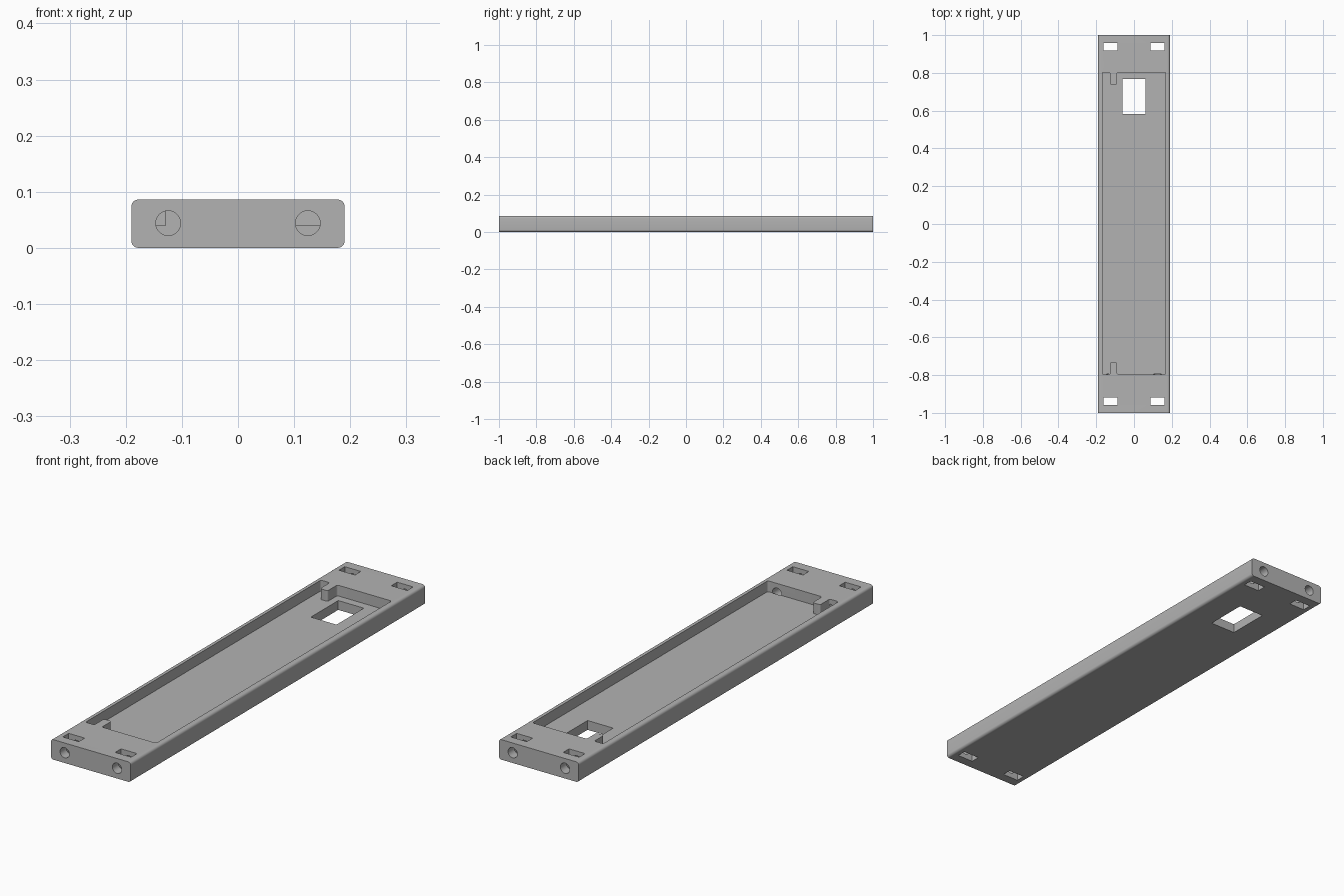
import bpy, bmesh
from math import pi
from mathutils import Matrix, Vector

if "Cube" in bpy.data.objects:
    bpy.data.objects.remove(bpy.data.objects["Cube"])

HALF_W, HALF_L, HEIGHT = 0.19, 1.0, 0.086
FLOOR = 0.04            # pocket floor height
HOLE_X = 0.1245         # screw hole and slot centre offset

grey = bpy.data.materials.new("satin grey")
grey.use_nodes = True
colour = (0.45, 0.45, 0.45, 1)
grey.diffuse_color = colour
grey.node_tree.nodes["Principled BSDF"].inputs["Base Color"].default_value = colour


def finish(name, bm):
    bmesh.ops.recalc_face_normals(bm, faces=bm.faces[:])
    mesh = bpy.data.meshes.new(name)
    bm.to_mesh(mesh)
    bm.free()
    mesh.materials.append(grey)
    obj = bpy.data.objects.new(name, mesh)
    bpy.context.collection.objects.link(obj)
    return obj


def block(name, x, y, z, round_axis=None, radius=0.0):
    """Box between (min, max) pairs, rounding the edges along one axis."""
    bm = bmesh.new()
    bmesh.ops.create_cube(bm, size=1)
    for v in bm.verts:
        v.co = Vector(r[1] if c > 0 else r[0] for c, r in zip(v.co, (x, y, z)))
    if radius:
        round_edges(bm, round_axis, radius)
    return finish(name, bm)


def round_edges(bm, axis, radius):
    edges = [e for e in bm.edges
             if abs((e.verts[0].co - e.verts[1].co).normalized()[axis]) > 0.99]
    bmesh.ops.bevel(bm, geom=edges, offset=radius, segments=6, profile=0.5,
                    affect='EDGES')


def bore(name, x, y0, y1):
    bm = bmesh.new()
    bmesh.ops.create_cone(bm, cap_ends=True, segments=40, radius1=0.022,
                          radius2=0.022, depth=y1 - y0)
    turn = Matrix.Translation((x, (y0 + y1) / 2, 0.044)) @ Matrix.Rotation(pi / 2, 4, 'X')
    bmesh.ops.transform(bm, matrix=turn, verts=bm.verts[:])
    return finish(name, bm)


def pocket():
    """Rectangular recess with a tab left standing at each end."""
    w, front, back = 0.168, -0.796, 0.803
    tab_l, tab_r, tab_front, tab_back = -0.126, -0.09, -0.731, 0.737
    outline = [(-w, front), (tab_l, front), (tab_l, tab_front), (tab_r, tab_front),
               (tab_r, front), (w, front), (w, back), (tab_r, back),
               (tab_r, tab_back), (tab_l, tab_back), (tab_l, back), (-w, back)]
    bm = bmesh.new()
    face = bm.faces.new([bm.verts.new((x, y, FLOOR)) for x, y in outline])
    ext = bmesh.ops.extrude_face_region(bm, geom=[face])
    for v in ext["geom"]:
        if isinstance(v, bmesh.types.BMVert):
            v.co.z = HEIGHT + 0.05
    round_edges(bm, 2, 0.008)
    return finish("pocket_cutter", bm)


# Main bar with rounded long edges
body = block("mounting_bar", (-HALF_W, HALF_W), (-HALF_L, HALF_L), (0, HEIGHT), 1, 0.012)

# Recess, cable window, strap slots and end screw holes
through = (-0.05, HEIGHT + 0.05)
cutters = [pocket(), block("window_cutter", (-0.061, 0.061), (0.582, 0.768), through)]
for side in (-1, 1):
    cx = side * HOLE_X
    for end in (-1, 1):
        cy = end * 0.938
        cutters.append(block("slot_cutter", (cx - 0.038, cx + 0.038),
                             (cy - 0.02, cy + 0.02), through))
    cutters.append(bore("front_hole_cutter", cx, -1.05, -0.794))
    cutters.append(bore("back_hole_cutter", cx, 0.81, 1.05))

for cutter in cutters:
    mod = body.modifiers.new(cutter.name, 'BOOLEAN')
    mod.operation = 'DIFFERENCE'
    mod.solver = 'EXACT'
    mod.object = cutter

# Bake the cuts and drop the cutters
bpy.context.view_layer.update()
cut_mesh = bpy.data.meshes.new_from_object(
    body.evaluated_get(bpy.context.evaluated_depsgraph_get()))
body.modifiers.clear()
body.data = cut_mesh
for cutter in cutters:
    bpy.data.objects.remove(cutter)

bpy.ops.object.select_all(action='DESELECT')
body.select_set(True)
bpy.context.view_layer.objects.active = body
bpy.ops.object.shade_smooth_by_angle(angle=pi / 6)
